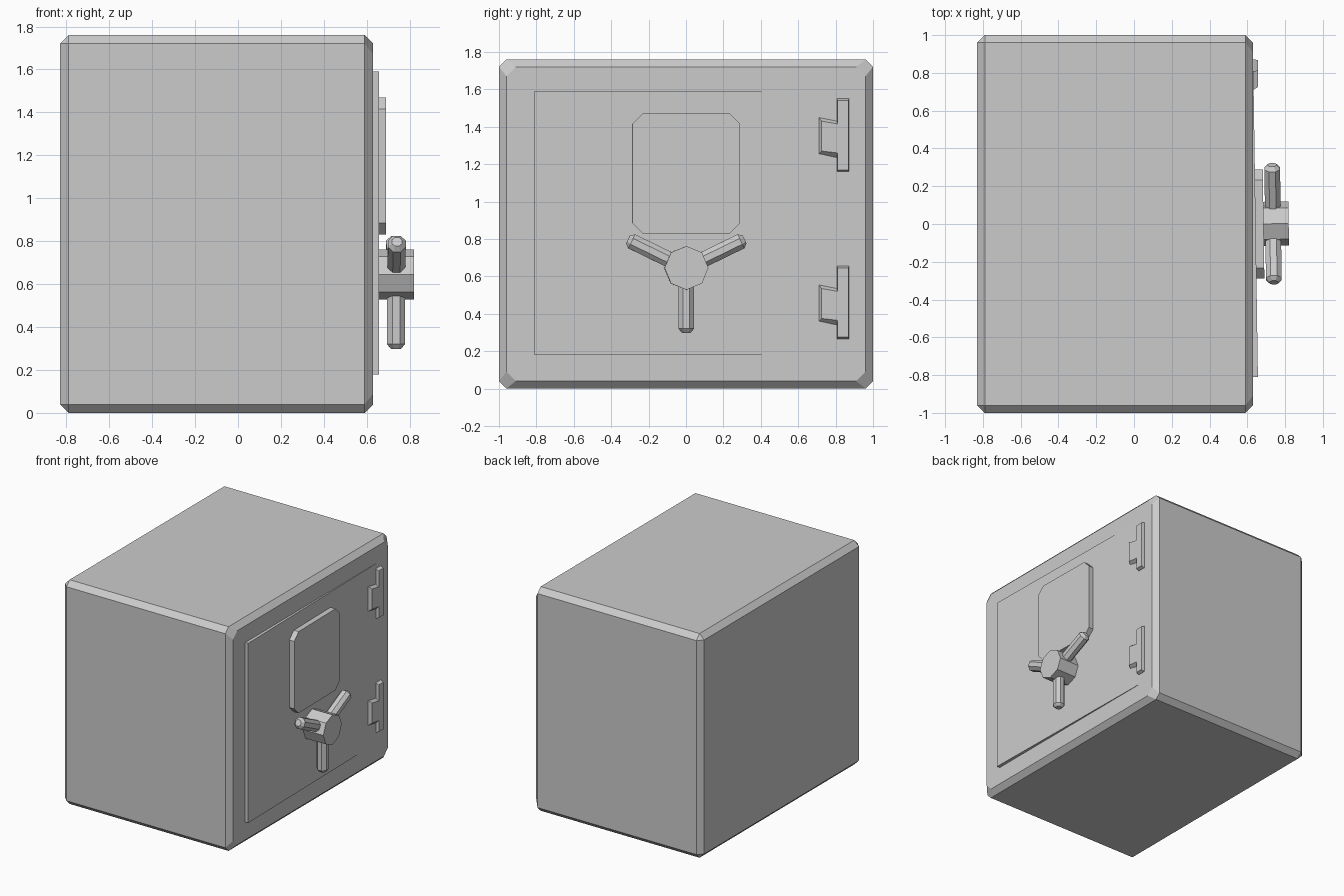
import bpy, bmesh
from math import sin, cos, pi, radians
from mathutils import Matrix, Vector

if "Cube" in bpy.data.objects:
    bpy.data.objects.remove(bpy.data.objects["Cube"])

# The door and its fittings are very slightly swung open about the hinge side
PIVOT = Vector((0.632, 0.81, 0))
SWING = (Matrix.Translation(PIVOT) @ Matrix.Rotation(0.0148, 4, 'Z')
         @ Matrix.Translation(-PIVOT))


def loft(name, rings, matrix=None):
    """Flat-faced solid skinned through rings of equal point count."""
    bm = bmesh.new()
    loops = [[bm.verts.new(p) for p in ring] for ring in rings]
    n = len(loops[0])
    for a, b in zip(loops, loops[1:]):
        for i in range(n):
            j = (i + 1) % n
            bm.faces.new((a[i], a[j], b[j], b[i]))
    bm.faces.new(loops[0][::-1])
    bm.faces.new(loops[-1])
    bmesh.ops.remove_doubles(bm, verts=bm.verts, dist=1e-5)
    bmesh.ops.recalc_face_normals(bm, faces=bm.faces)
    if matrix:
        bm.transform(matrix)
    me = bpy.data.meshes.new(name)
    bm.to_mesh(me)
    bm.free()
    ob = bpy.data.objects.new(name, me)
    bpy.context.collection.objects.link(ob)
    return ob


def cut_rect(x, y0, y1, z0, z1, c):
    """Rectangle in the yz plane with corners cut by c."""
    return [(x, y0 + c, z0), (x, y1 - c, z0), (x, y1, z0 + c), (x, y1, z1 - c),
            (x, y1 - c, z1), (x, y0 + c, z1), (x, y0, z1 - c), (x, y0, z0 + c)]


def spin(n, r, phase=0):
    return [(r * cos(2 * pi * i / n + phase), r * sin(2 * pi * i / n + phase))
            for i in range(n)]


# Safe body with chamfered edges
loft("safe_body", [
    cut_rect(-0.83, -0.96, 0.96, 0.04, 1.72, 0),
    cut_rect(-0.79, -1, 1, 0, 1.76, 0.04),
    cut_rect(0.59, -1, 1, 0, 1.76, 0.04),
    cut_rect(0.63, -0.96, 0.96, 0.04, 1.72, 0.05)])

# Door panel
loft("door", [cut_rect(x, -0.81, 0.81, 0.18, 1.59, 0) for x in (0.57, 0.632)], SWING)

# Raised plate on the door
loft("door_plate", [cut_rect(x, -0.288, 0.288, 0.83, 1.47, 0.055)
                    for x in (0.60, 0.674)], SWING)

# Handle hub
HUB_Z = 0.645
loft("handle_hub", [[(x, a, HUB_Z + b) for a, b in spin(8, 0.117)]
                    for x in (0.61, 0.807)], SWING)

# Three octagonal handle spokes with chamfered tips
for k, deg in enumerate((26, 154, 270)):
    t = radians(deg)
    along = Vector((0, cos(t), sin(t)))
    side = Vector((0, -sin(t), cos(t)))
    centre = Vector((0.724, 0, HUB_Z))
    rings = [[centre + along * d + side * b + Vector((a, 0, 0))
              for a, b in spin(8, r, pi / 8)]
             for d, r in ((0.04, 0.045), (0.325, 0.045), (0.347, 0.025))]
    loft(f"handle_spoke_{k + 1}", rings, SWING)

# Two hinges: a tall knuckle plate with a tapered tab
base = [(0.807, 1.55), (0.872, 1.55), (0.872, 1.16), (0.807, 1.16),
        (0.807, 1.235), (0.71, 1.255), (0.71, 1.45), (0.807, 1.43)]
top = [(0.81, 1.54), (0.868, 1.54), (0.868, 1.17), (0.81, 1.17),
       (0.81, 1.26), (0.725, 1.27), (0.725, 1.43), (0.81, 1.415)]
for name, dz in (("upper_hinge", 0), ("lower_hinge", -0.895)):
    loft(name, [[(x, y, z + dz) for y, z in pts]
                for x, pts in ((0.60, base), (0.632, base), (0.656, top))])
